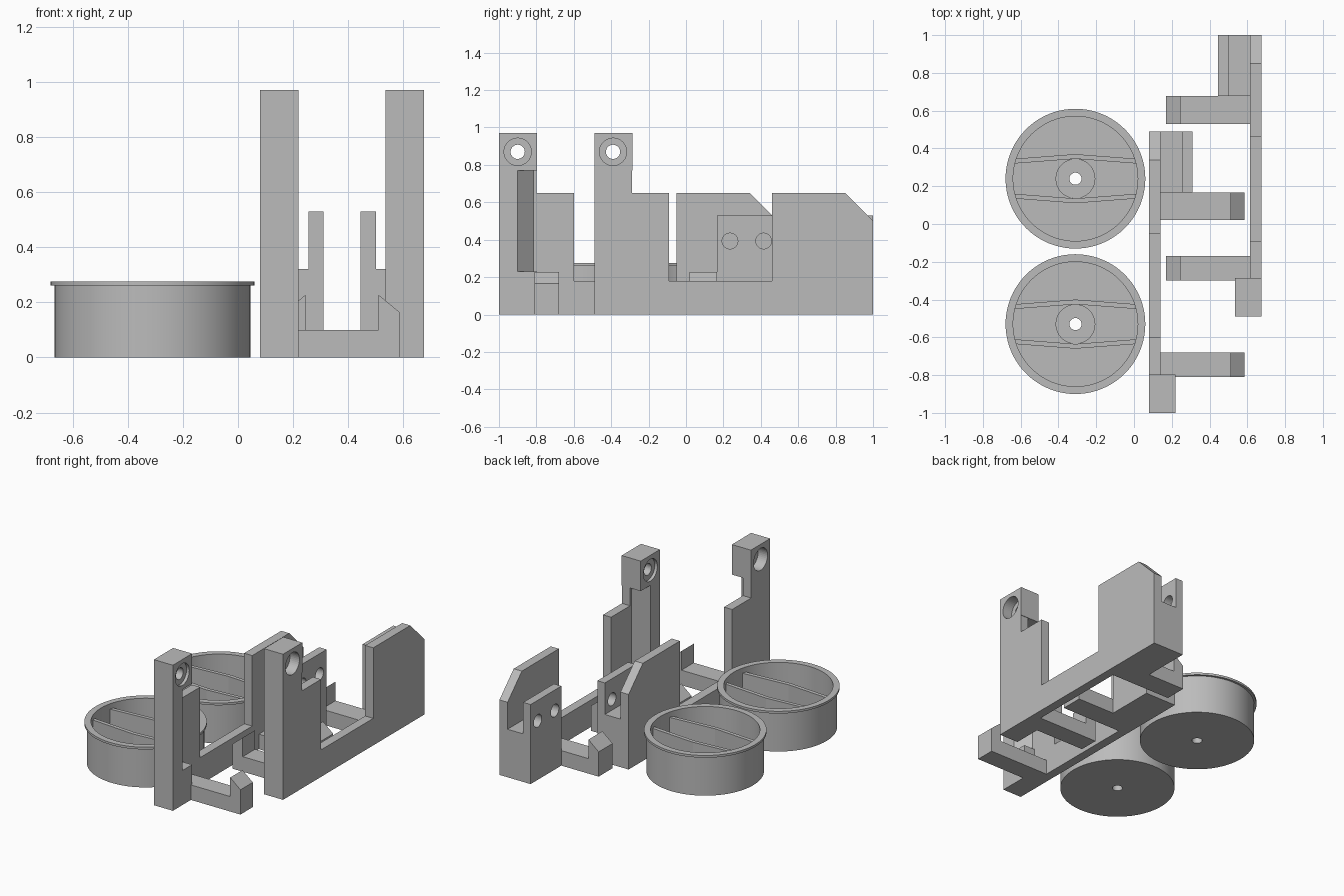
import bpy, bmesh, math
from mathutils import Vector

cube = bpy.data.objects.get("Cube")
if cube:
    bpy.data.objects.remove(cube, do_unlink=True)

grey = bpy.data.materials.new("plain_grey")
grey.use_nodes = True
grey.diffuse_color = (0.5, 0.5, 0.5, 1)
grey.node_tree.nodes["Principled BSDF"].inputs["Base Color"].default_value = (0.5, 0.5, 0.5, 1)


def finish(name, bm):
    bmesh.ops.recalc_face_normals(bm, faces=bm.faces)
    mesh = bpy.data.meshes.new(name)
    bm.to_mesh(mesh)
    bm.free()
    mesh.materials.append(grey)
    obj = bpy.data.objects.new(name, mesh)
    bpy.context.collection.objects.link(obj)
    return obj


def activate(obj):
    bpy.ops.object.select_all(action='DESELECT')
    obj.select_set(True)
    bpy.context.view_layer.objects.active = obj


def prism(name, pts, axis, lo, hi, place):
    """Extrude a 2D outline along an axis; place maps local to world."""
    def at(p, d):
        return place(*{"x": (d, p[0], p[1]), "y": (p[0], d, p[1]), "z": (p[0], p[1], d)}[axis])
    bm = bmesh.new()
    a = [bm.verts.new(at(p, lo)) for p in pts]
    b = [bm.verts.new(at(p, hi)) for p in pts]
    bm.faces.new(a)
    bm.faces.new(b)
    for i in range(len(pts)):
        j = (i + 1) % len(pts)
        bm.faces.new((a[i], a[j], b[j], b[i]))
    return finish(name, bm)


def rect(u0, u1, v0, v1):
    return [(u0, v0), (u1, v0), (u1, v1), (u0, v1)]


def bore(obj, y, z, r, x0, x1, place):
    """Cut a round hole along x."""
    ring = [(y + r * math.cos(math.tau * i / 40), z + r * math.sin(math.tau * i / 40))
            for i in range(40)]
    cutter = prism("hole_cutter", ring, "x", x0, x1, place)
    cutter.hide_render = True
    mod = obj.modifiers.new("hole", 'BOOLEAN')
    mod.operation = 'DIFFERENCE'
    mod.solver = 'EXACT'
    mod.object = cutter
    activate(obj)
    bpy.ops.object.modifier_apply(modifier=mod.name)
    bpy.data.objects.remove(cutter, do_unlink=True)


def bracket(side, place):
    # long side wall: raised shoulder, low rail, chamfered end
    prism(side + "_side_wall",
          [(-0.8, 0), (0.49, 0), (0.49, 0.5), (0.34, 0.65), (-0.05, 0.65),
           (-0.05, 0.18), (-0.6, 0.18), (-0.6, 0.65), (-0.8, 0.65)],
          "x", 0.08, 0.14, place)
    # tall post with a slanted relief below its head
    full = rect(0.08, 0.22, -1, -0.797)
    relief = [(0.08, -1), (0.22, -1), (0.22, -0.9), (0.14, -0.815), (0.14, -0.8), (0.08, -0.8)]
    prism(side + "_post_base", full, "z", 0, 0.23, place)
    prism(side + "_post_shaft", relief, "z", 0.23, 0.77, place)
    head = prism(side + "_post_head", full, "z", 0.77, 0.97, place)
    bore(head, -0.9, 0.87, 0.038, 0, 0.3, place)
    bore(head, -0.9, 0.87, 0.073, 0, 0.15, place)
    bore(head, -0.9, 0.87, 0.073, 0.2, 0.3, place)
    # hooked arms
    hook = [(0.14, 0), (0.585, 0), (0.585, 0.165), (0.51, 0.227), (0.51, 0.1), (0.14, 0.1)]
    for label, y0, y1 in (("front", -0.81, -0.68), ("rear", 0.02, 0.167)):
        prism(f"{side}_{label}_hook_arm", hook, "y", y0, y1, place)
    # channel block beside the chamfered end
    prism(side + "_channel_floor", rect(0.14, 0.255, 0, 0.32), "y", 0.167, 0.49, place)
    cheek = prism(side + "_channel_cheek", rect(0.255, 0.31, 0, 0.53), "y", 0.167, 0.49, place)
    for y in (0.235, 0.415):
        bore(cheek, y, 0.393, 0.042, 0.2, 0.4, place)


bracket("first", lambda x, y, z: (x, y, z))
bracket("second", lambda x, y, z: (0.755 - x, y + 0.51, z))


def cup(label, cx, cy):
    # revolved shell with lip, floor and bored hub
    outline = [(0.032, 0), (0.355, 0), (0.355, 0.26), (0.37, 0.26), (0.37, 0.275),
               (0.33, 0.275), (0.33, 0.03), (0.105, 0.03), (0.105, 0.08), (0.032, 0.08)]
    bm = bmesh.new()
    vs = [bm.verts.new((cx + r, cy, z)) for r, z in outline]
    edges = [bm.edges.new((vs[i], vs[(i + 1) % len(vs)])) for i in range(len(vs))]
    bmesh.ops.spin(bm, geom=vs + edges, cent=(cx, cy, 0), axis=(0, 0, 1),
                   angle=math.tau, steps=80, use_merge=True)
    bmesh.ops.remove_doubles(bm, verts=bm.verts, dist=0.0001)
    shell = finish(label + "_cup_shell", bm)
    activate(shell)
    bpy.ops.object.shade_smooth_by_angle(angle=math.radians(30))
    # pair of slightly bowed ribs across the cup
    rib = [(-0.325, 0.08), (0, 0.105), (0.325, 0.08), (0.325, 0.105), (0, 0.13), (-0.325, 0.105)]
    for name, s in (("rear", 1), ("front", -1)):
        prism(f"{label}_cup_{name}_rib", rib, "z", 0.02, 0.24,
              lambda x, y, z: (cx + x, cy + s * y, z))


cup("rear", -0.31, 0.24)
cup("front", -0.31, -0.53)
